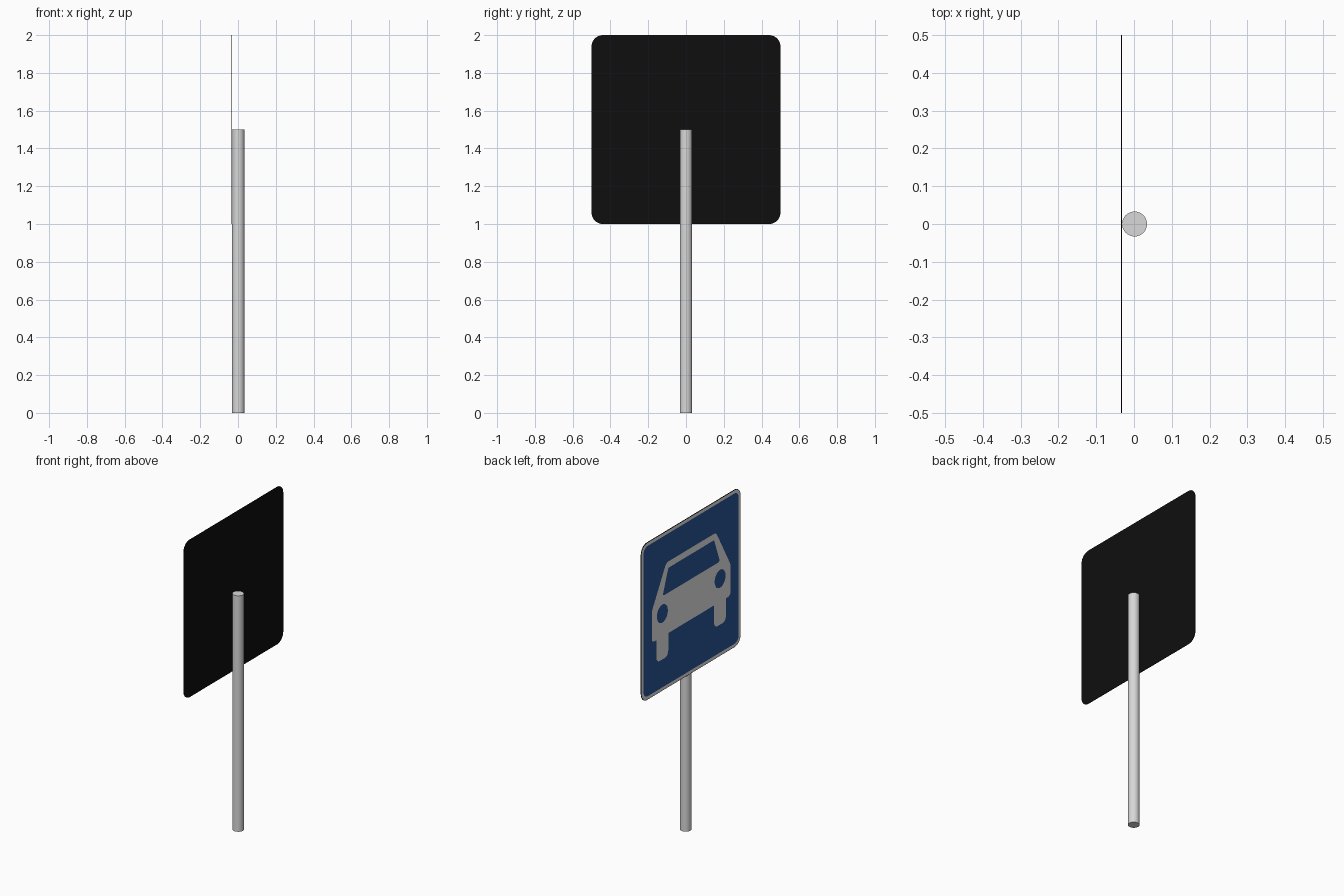
import bpy, bmesh, math
from mathutils import Vector

if "Cube" in bpy.data.objects:
    bpy.data.objects.remove(bpy.data.objects["Cube"])


def material(name, rgb):
    m = bpy.data.materials.new(name)
    m.diffuse_color = (*rgb, 1)
    m.use_nodes = True
    m.node_tree.nodes["Principled BSDF"].inputs["Base Color"].default_value = m.diffuse_color
    return m


BLACK = material("black_backing", (0.0045, 0.0045, 0.0045))
WHITE = material("sign_white", (0.9, 0.9, 0.9))
BLUE = material("sign_blue", (0.023, 0.093, 0.31))
GREY = material("pole_grey", (0.68, 0.69, 0.68))


def rounded(points, steps=6):
    """Round each corner (y, z, radius) of a closed outline."""
    out = []
    n = len(points)
    for i, (y, z, r) in enumerate(points):
        p = Vector((y, z))
        if r == 0:
            out.append(p)
            continue
        a = (Vector(points[i - 1][:2]) - p).normalized()
        b = (Vector(points[(i + 1) % n][:2]) - p).normalized()
        half = a.angle(b) / 2
        centre = p + (a + b).normalized() * (r / math.sin(half))
        start = p + a * (r / math.tan(half)) - centre
        end = p + b * (r / math.tan(half)) - centre
        sweep = start.angle_signed(end)
        for k in range(steps + 1):
            t = -sweep * k / steps
            c, s = math.cos(t), math.sin(t)
            out.append(centre + Vector((start.x * c - start.y * s,
                                        start.x * s + start.y * c)))
    return out


def mirrored(half):
    """Complete an outline symmetric about y = 0."""
    return half + [(-y, z, r) for y, z, r in reversed(half)]


def plate(name, outlines, x, mat, depth=0):
    """Flat shapes facing -x, optionally thickened towards +x."""
    bm = bmesh.new()
    for pts in outlines:
        f = bm.faces.new([bm.verts.new((x, p[0], p[1])) for p in pts])
        f.normal_update()
        if f.normal.x > 0:
            f.normal_flip()
        if depth:
            ext = bmesh.ops.extrude_face_region(bm, geom=[f], use_keep_orig=True)
            moved = [v for v in ext["geom"] if isinstance(v, bmesh.types.BMVert)]
            bmesh.ops.translate(bm, verts=moved, vec=(depth, 0, 0))
            bmesh.ops.recalc_face_normals(bm, faces=bm.faces[:])
    bmesh.ops.triangulate(bm, faces=[f for f in bm.faces if len(f.verts) > 4])
    mesh = bpy.data.meshes.new(name)
    bm.to_mesh(mesh)
    bm.free()
    mesh.materials.append(mat)
    obj = bpy.data.objects.new(name, mesh)
    bpy.context.collection.objects.link(obj)
    return obj


def square(inset, radius):
    h = 0.5 - inset
    return rounded(mirrored([(h, 1.5 + h, radius), (h, 1.5 - h, radius)]), 8)


# Pole
bpy.ops.mesh.primitive_cylinder_add(vertices=32, radius=0.033, depth=1.5,
                                    location=(0.0015, 0, 0.75))
pole = bpy.context.object
pole.name = "pole"
pole.data.materials.append(GREY)
bpy.ops.object.shade_smooth_by_angle()

# Sign panel with white border and blue field
plate("sign_panel", [square(0, 0.06)], -0.0345, BLACK, 0.003)
plate("white_border", [square(0.003, 0.057)], -0.0351, WHITE)
plate("blue_field", [square(0.022, 0.042)], -0.0357, BLUE)

# Car pictogram: body with wheels
car = mirrored([(0.25, 1.80, 0.04), (0.395, 1.545, 0.06), (0.395, 1.345, 0.025),
                (0.35, 1.345, 0), (0.35, 1.20, 0.035), (0.23, 1.20, 0.035),
                (0.23, 1.345, 0)])
# Start the roof at the right so the outline closes along the roof line
plate("car_symbol", [rounded(car)], -0.0363, WHITE)

# Windscreen and headlights
screen = rounded(mirrored([(0.23, 1.76, 0.012), (0.288, 1.602, 0.012)]))
lights = [[(side * 0.29 + 0.055 * math.cos(a), 1.492 + 0.057 * math.sin(a))
           for a in (math.tau * k / 28 for k in range(28))] for side in (-1, 1)]
plate("windscreen", [screen], -0.0369, BLUE)
plate("headlights", lights, -0.0369, BLUE)
